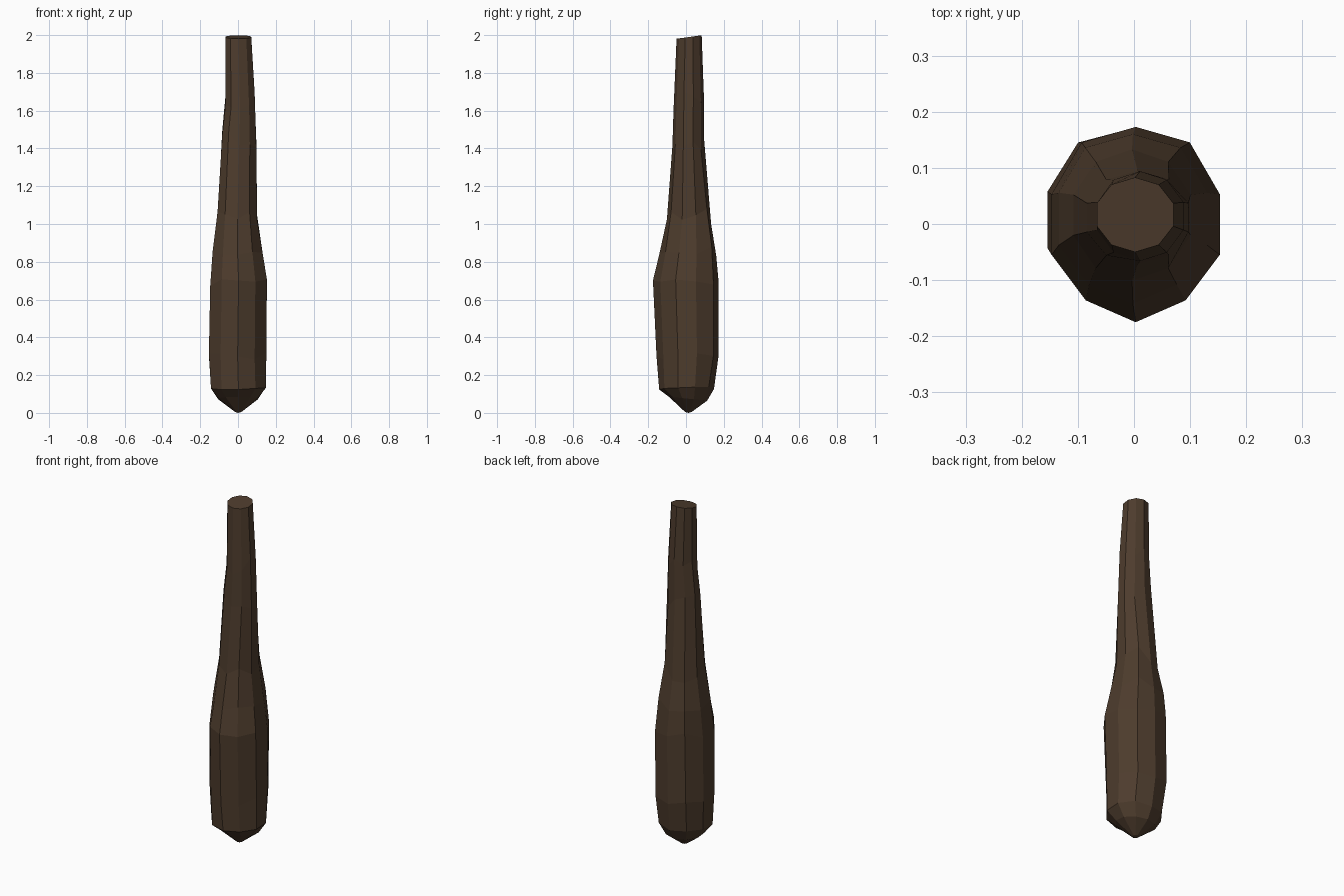
import bpy, bmesh, math, random

if "Cube" in bpy.data.objects:
    bpy.data.objects.remove(bpy.data.objects["Cube"])

random.seed(4)
SIDES = 10

# Rings of the club: z, x min, x max, y min, y max, tilt of the ring along y, jitter
RINGS = [
    (0.005, -0.015, 0.018, -0.005, 0.030, 0.00, 0.0),
    (0.075, -0.105, 0.105, -0.090, 0.112, -0.10, 0.0),
    (0.130, -0.143, 0.148, -0.142, 0.148, 0.02, 0.008),
    (0.300, -0.154, 0.150, -0.156, 0.171, 0.00, 0.02),
    (0.700, -0.147, 0.153, -0.175, 0.173, 0.00, 0.03),
    (0.850, -0.134, 0.130, -0.142, 0.160, 0.00, 0.03),
    (1.040, -0.108, 0.101, -0.101, 0.133, 0.00, 0.05),
    (1.440, -0.084, 0.097, -0.072, 0.095, 0.00, 0.05),
    (1.650, -0.066, 0.088, -0.066, 0.094, 0.00, 0.05),
    (1.990, -0.066, 0.070, -0.050, 0.083, 0.14, 0.0),
]

bm = bmesh.new()
loops = []
for z, x0, x1, y0, y1, tilt, jit in RINGS:
    cx, cy = (x0 + x1) / 2, (y0 + y1) / 2
    rx, ry = (x1 - x0) / 2 / math.cos(math.pi / SIDES), (y1 - y0) / 2
    loop = []
    for k in range(SIDES):
        a = -math.pi / 2 + 2 * math.pi * k / SIDES
        # fuller back, pinched front ridge on the thick part
        f = 1 + 0.05 * math.sin(a) if k in (1, 4, 6, 9) and 0.2 < z < 1 else 1
        x, y = cx + f * rx * math.cos(a), cy + f * ry * math.sin(a)
        dz = tilt * (y - cy) + random.uniform(-jit, jit)
        loop.append(bm.verts.new((x, y, z + dz)))
    loops.append(loop)

# Facets between rings, then the flat ends
for a, b in zip(loops, loops[1:]):
    for i in range(SIDES):
        j = (i + 1) % SIDES
        bm.faces.new((a[i], a[j], b[j], b[i]))
bm.faces.new(loops[-1])
tip = bm.verts.new((0.0, 0.012, 0.0))
for i in range(SIDES):
    bm.faces.new((tip, loops[0][(i + 1) % SIDES], loops[0][i]))
bmesh.ops.recalc_face_normals(bm, faces=bm.faces)

mesh = bpy.data.meshes.new("wooden_club")
bm.to_mesh(mesh)
bm.free()
club = bpy.data.objects.new("wooden_club", mesh)
bpy.context.collection.objects.link(club)

# Dark brown wood
wood = bpy.data.materials.new("dark_wood")
wood.diffuse_color = (0.075, 0.045, 0.026, 1)
wood.use_nodes = True
wood.node_tree.nodes["Principled BSDF"].inputs["Base Color"].default_value = wood.diffuse_color
mesh.materials.append(wood)
